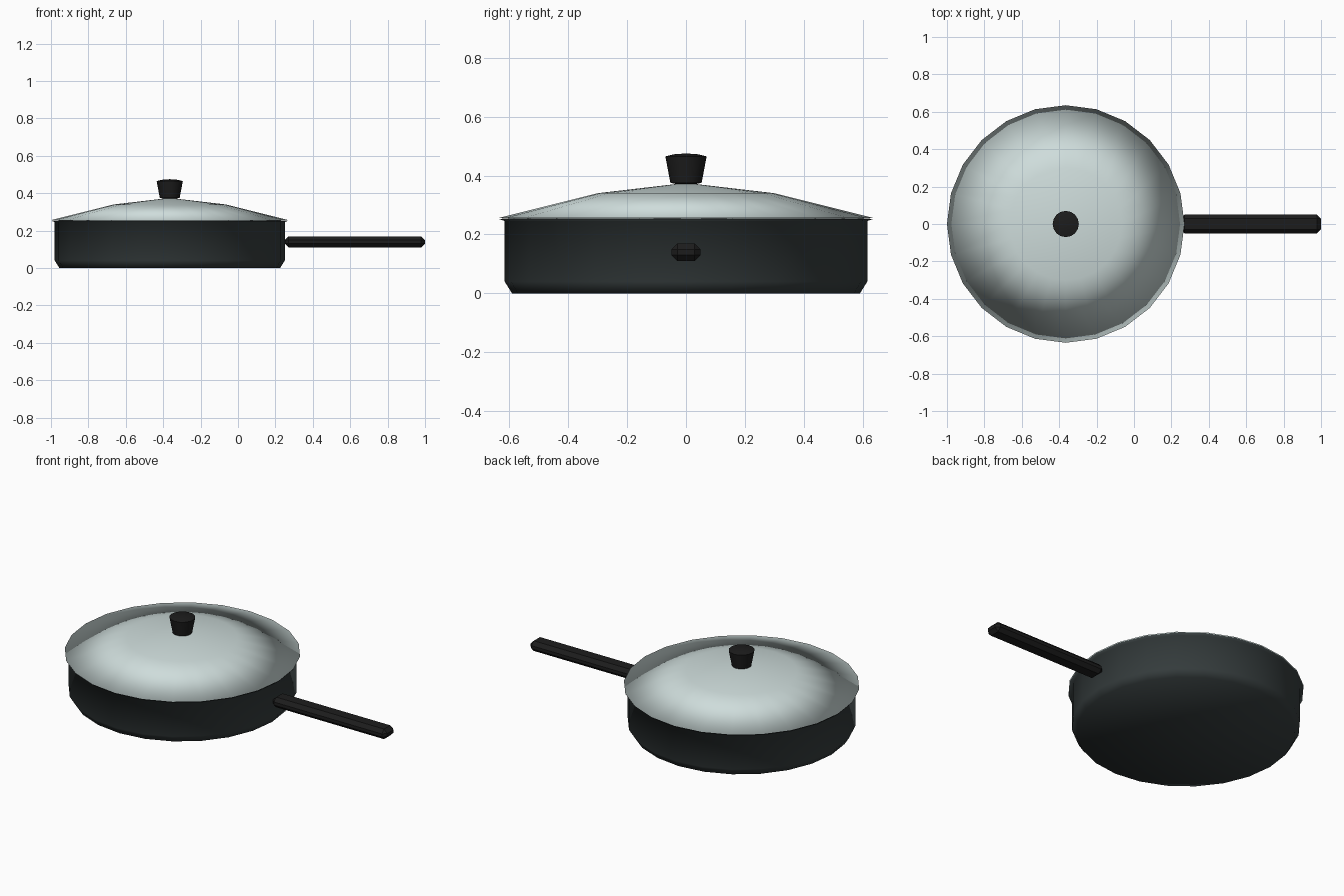
import bpy
import bmesh
from math import cos, sin, tau

if "Cube" in bpy.data.objects:
    bpy.data.objects.remove(bpy.data.objects["Cube"], do_unlink=True)

PAN_X = -0.365


def material(name, colour):
    mat = bpy.data.materials.new(name)
    mat.use_nodes = True
    mat.diffuse_color = (*colour, 1)
    mat.node_tree.nodes["Principled BSDF"].inputs["Base Color"].default_value = (*colour, 1)
    return mat


def finish(name, bm, mat, smooth):
    bmesh.ops.recalc_face_normals(bm, faces=bm.faces[:])
    for face in bm.faces:
        face.smooth = smooth
    mesh = bpy.data.meshes.new(name)
    bm.to_mesh(mesh)
    bm.free()
    mesh.materials.append(mat)
    obj = bpy.data.objects.new(name, mesh)
    bpy.context.collection.objects.link(obj)
    return obj


def lathe(name, profile, mat, sides=24, smooth=True):
    """Turn (radius, height) points about the pan's axis; radius 0 is a pole."""
    bm = bmesh.new()
    rings = []
    for r, z in profile:
        if r == 0:
            rings.append([bm.verts.new((0, 0, z))] * sides)
        else:
            rings.append([bm.verts.new((r * cos(tau * i / sides), r * sin(tau * i / sides), z))
                          for i in range(sides)])
    for low, high in zip(rings, rings[1:]):
        for i in range(sides):
            j = (i + 1) % sides
            corners = dict.fromkeys((low[i], low[j], high[j], high[i]))
            bm.faces.new(list(corners))
    obj = finish(name, bm, mat, smooth)
    obj.location.x = PAN_X
    return obj


pan_grey = material("dark pan grey", (0.036, 0.046, 0.047))
lid_silver = material("pale lid silver", (0.62, 0.72, 0.71))
grip_black = material("grip black", (0.012, 0.012, 0.012))

# Pan with chamfered base, thin flared rim and hollow inside
lathe("pan_body", [(0, 0), (0.59, 0), (0.615, 0.04), (0.615, 0.246), (0.633, 0.252),
                   (0.59, 0.253), (0.59, 0.05), (0.57, 0.03), (0, 0.03)], pan_grey)

# Domed lid, a thin closed shell with a soft edge
lathe("lid", [(0, 0.375), (0.3, 0.34), (0.635, 0.256), (0.6, 0.253), (0.3, 0.325), (0, 0.36)],
      lid_silver)

# Flared lid knob with a slightly crowned top
knob = lathe("lid_knob", [(0, 0.365), (0.053, 0.375), (0.07, 0.465), (0.04, 0.472), (0, 0.475)],
             grip_black, sides=16)
knob.data.set_sharp_from_angle(angle=0.8)

# Long chamfered handle
bm = bmesh.new()
bmesh.ops.create_cube(bm, size=1)
bmesh.ops.scale(bm, vec=(0.75, 0.1, 0.06), verts=bm.verts)
bmesh.ops.bevel(bm, geom=bm.edges[:], offset=0.021, segments=1, affect='EDGES')
handle = finish("handle", bm, grip_black, False)
handle.location = (0.625, 0, 0.14)
